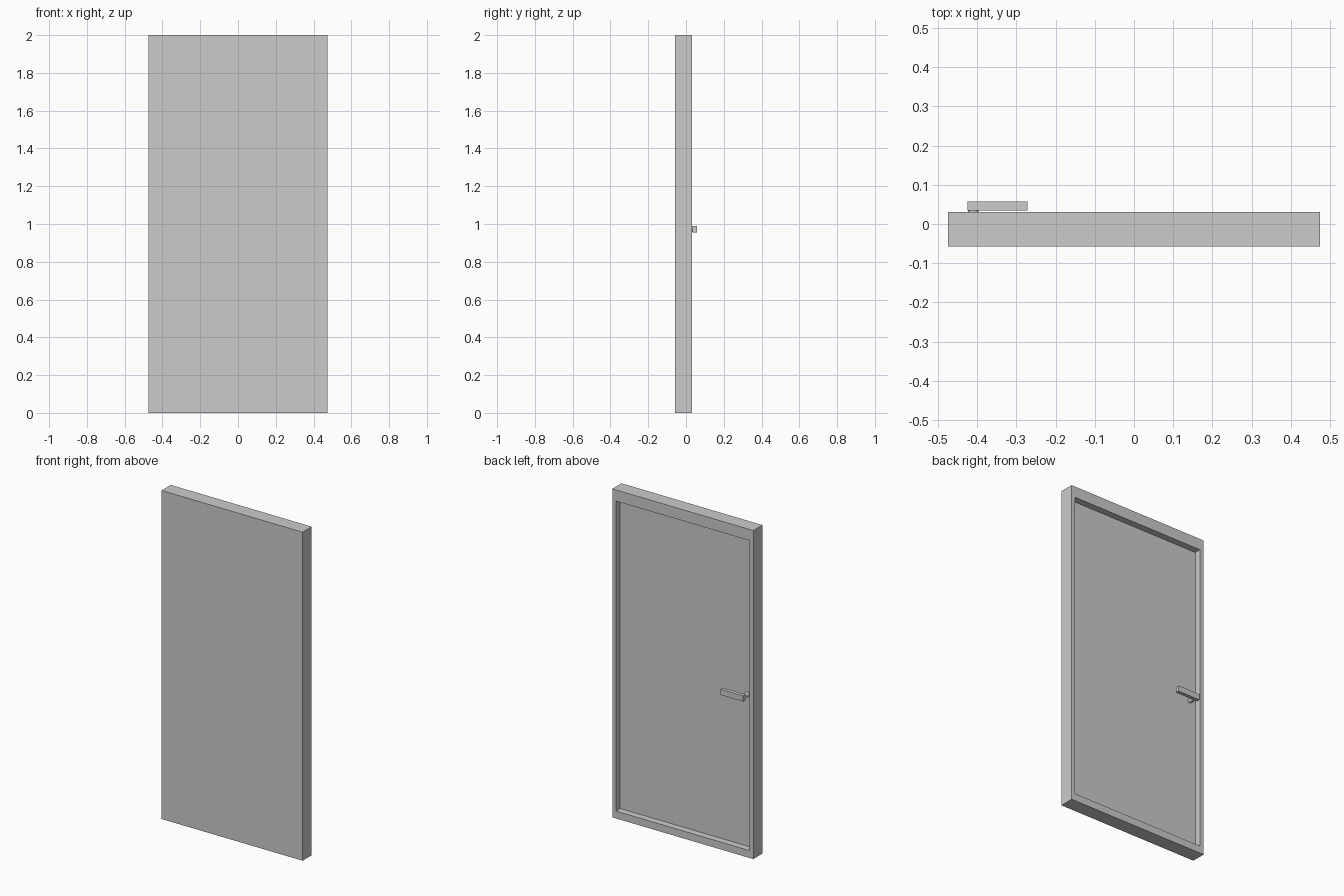
import bpy, bmesh
from mathutils import Matrix, Vector

if "Cube" in bpy.data.objects:
    bpy.data.objects.remove(bpy.data.objects["Cube"])


def box_bmesh(lo, hi):
    lo, hi = Vector(lo), Vector(hi)
    bm = bmesh.new()
    m = Matrix.Translation((lo + hi) / 2) @ Matrix.Diagonal((hi - lo).to_4d())
    m[3][3] = 1.0
    bmesh.ops.create_cube(bm, size=1, matrix=m)
    return bm


def finish(name, bm):
    bmesh.ops.recalc_face_normals(bm, faces=bm.faces)
    mesh = bpy.data.meshes.new(name)
    bm.to_mesh(mesh)
    bm.free()
    ob = bpy.data.objects.new(name, mesh)
    bpy.context.collection.objects.link(ob)
    return ob


# Door slab with a raised rim around the recessed back panel
PANEL_Y = -0.01
bm = box_bmesh((-0.475, -0.057, 0), (0.475, 0.031, 2))
bm.normal_update()
back = max(bm.faces, key=lambda f: f.calc_center_median().y)
bmesh.ops.inset_individual(bm, faces=[back], thickness=0.02)
for v in back.verts:
    v.co.x = 0.45 if v.co.x > 0 else -0.45
    v.co.z = 1.932 if v.co.z > 1 else 0.045
floor = bmesh.ops.extrude_discrete_faces(bm, faces=[back])["faces"][0]
for v in floor.verts:
    v.co.y = PANEL_Y
finish("door_slab", bm)

# Lever handle bar
finish("handle_lever", box_bmesh((-0.425, 0.035, 0.955), (-0.272, 0.057, 0.99)))

# Round spindle joining the lever to the panel
bpy.ops.mesh.primitive_cylinder_add(vertices=16, radius=0.0135, depth=0.05,
                                    location=(-0.41, 0.013, 0.972),
                                    rotation=(1.5707963, 0, 0))
bpy.context.object.name = "handle_spindle"
bpy.ops.object.shade_smooth_by_angle()
